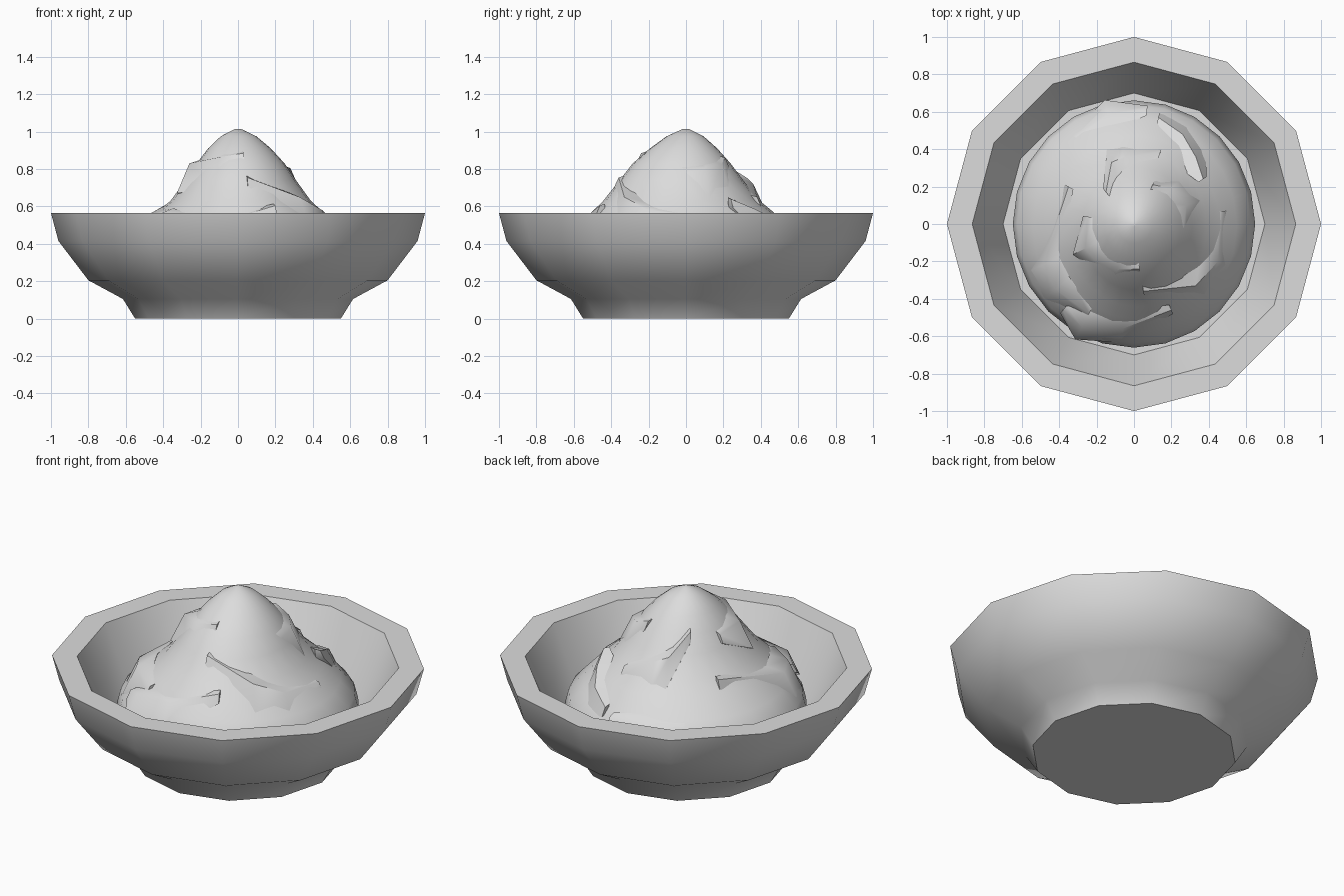
import bpy, bmesh, math

cube = bpy.data.objects.get("Cube")
if cube:
    bpy.data.objects.remove(cube)

grey = bpy.data.materials.new("light_grey")
grey.use_nodes = True
grey.diffuse_color = (0.72, 0.72, 0.72, 1)
grey.node_tree.nodes["Principled BSDF"].inputs["Base Color"].default_value = grey.diffuse_color


def finish(name, bm, angle):
    bmesh.ops.recalc_face_normals(bm, faces=bm.faces)
    mesh = bpy.data.meshes.new(name)
    bm.to_mesh(mesh)
    bm.free()
    mesh.materials.append(grey)
    obj = bpy.data.objects.new(name, mesh)
    bpy.context.collection.objects.link(obj)
    bpy.ops.object.select_all(action='DESELECT')
    obj.select_set(True)
    bpy.context.view_layer.objects.active = obj
    bpy.ops.object.shade_smooth_by_angle(angle=math.radians(angle))


def skin(name, rings, angle):
    """Bridge successive closed rings of points and cap both ends."""
    bm = bmesh.new()
    loops = [[bm.verts.new(p) for p in ring] for ring in rings]
    for a, b in zip(loops, loops[1:]):
        for i in range(len(a)):
            j = (i + 1) % len(a)
            bm.faces.new((a[i], a[j], b[j], b[i]))
    bm.faces.new(loops[0])
    bm.faces.new(loops[-1])
    finish(name, bm, angle)


def ring(rx, ry, z, sides, cx=0, cy=0):
    turns = [math.tau * i / sides for i in range(sides)]
    return [(cx + rx * math.cos(t), cy + ry * math.sin(t), z) for t in turns]


# Bowl: foot, outer wall, flat rim, straight inner wall
bowl = [(0.55, 0), (0.615, 0.105), (0.8, 0.205), (0.96, 0.415), (1, 0.565),
        (0.865, 0.565), (0.7, 0.19)]
skin("bowl", [ring(r, r, z, 12) for r, z in bowl], 40)

# Mound: soft peak, its middle oval and leaning to the front
mound = [(0.015, 1.015), (0.095, 0.975), (0.168, 0.91), (0.235, 0.83), (0.295, 0.74),
         (0.375, 0.63), (0.45, 0.565), (0.545, 0.47), (0.625, 0.39), (0.648, 0.3), (0.62, 0.18)]
rings = []
for r, z in mound:
    mid = max(0, min(1, (z - 0.39) / 0.25, (1.015 - z) / 0.2))
    rings.append(ring(r, r * (1.02 + 0.1 * mid), z, 24, 0.015 * mid, -0.025 * mid))
skin("mound", rings, 50)

# Folds: crescent ledges swirling round the mound, by their outer lip
folds = {
    "upper_front": [(-0.25, 0.04, 0.81), (-0.26, -0.13, 0.83),
                    (-0.09, -0.245, 0.865), (0.03, -0.24, 0.885)],
    "upper_left": [(0.1, 0.21, 0.86), (0.2, 0.19, 0.825),
                   (0.28, 0.1, 0.805), (0.26, -0.04, 0.81)],
    "middle_left": [(0.48, 0.07, 0.55), (0.45, -0.2, 0.58),
                    (0.33, -0.33, 0.65), (0.05, -0.36, 0.755)],
    "middle_right": [(-0.35, 0.2, 0.63), (-0.49, -0.22, 0.55),
                     (-0.42, -0.35, 0.56), (-0.24, -0.48, 0.54)],
    "lower_front": [(-0.38, -0.46, 0.475), (-0.28, -0.55, 0.5),
                    (-0.06, -0.56, 0.525), (0.2, -0.46, 0.605)],
    "upper_back": [(-0.15, 0.17, 0.85), (-0.12, 0.33, 0.75),
                   (-0.05, 0.36, 0.72), (0.14, 0.38, 0.65)],
    "lower_back": [(-0.32, 0.47, 0.46), (-0.14, 0.59, 0.47), (0.07, 0.61, 0.46)],
    "middle_back": [(0.13, 0.57, 0.48), (0.26, 0.48, 0.53),
                    (0.33, 0.36, 0.59), (0.37, 0.24, 0.64)],
}
# Inner ledge edge, outer lip, lower edge and root sunk into the mound
section = [(-0.1, 0.03), (0, 0), (0.075, -0.16), (-0.08, -0.16)]
for name, path in folds.items():
    stations = []
    for k, (x, y, z) in enumerate(path):
        size = 0.3 if k in (0, len(path) - 1) else 1
        r, a = math.hypot(x, y), math.atan2(y, x)
        stations.append([((r + d * size) * math.cos(a), (r + d * size) * math.sin(a), z + h * size)
                         for d, h in section])
    skin(name + "_fold", stations, 50)
